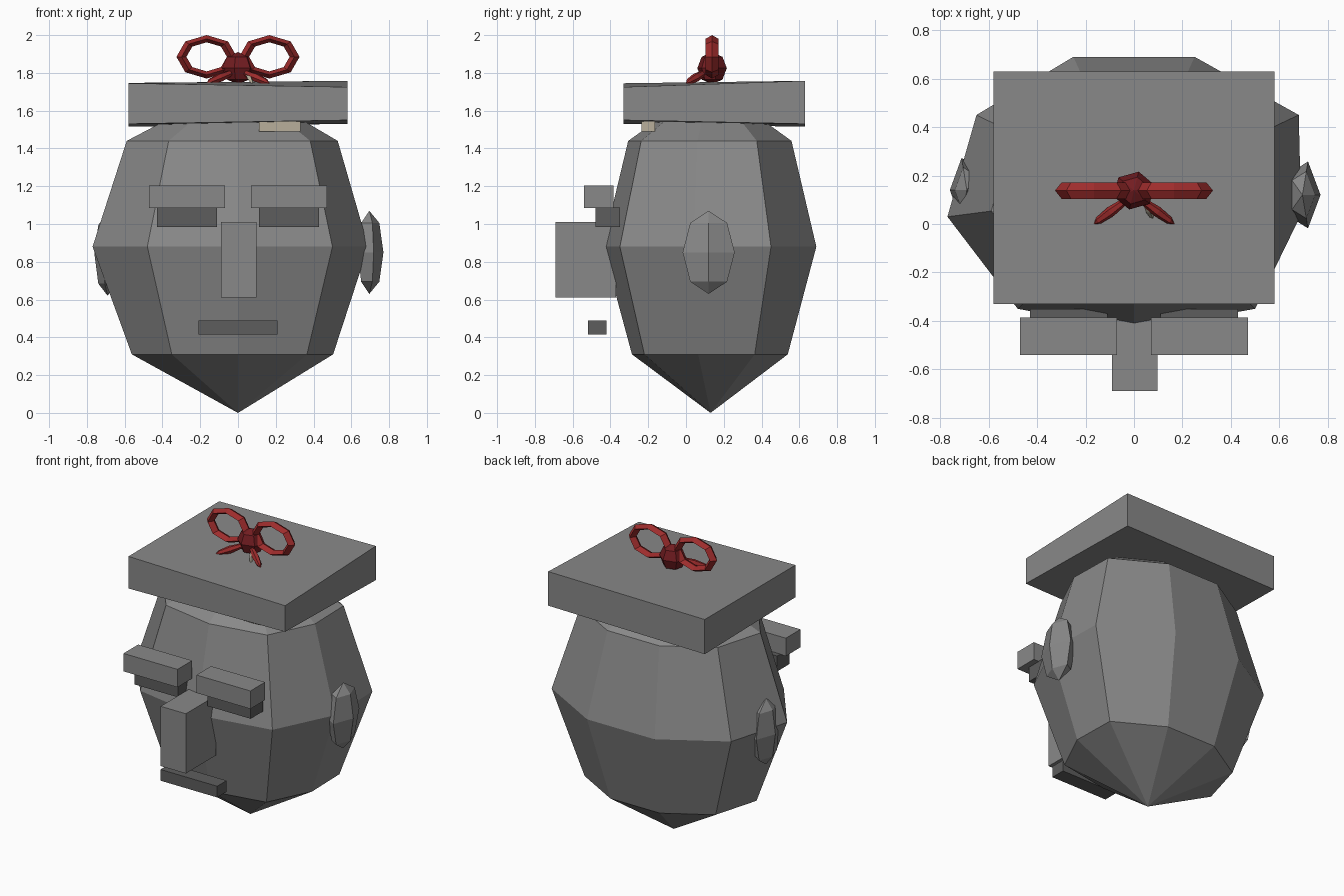
import bpy, bmesh
from math import sin, cos, pi, radians
from mathutils import Vector, Matrix

if "Cube" in bpy.data.objects:
    bpy.data.objects.remove(bpy.data.objects["Cube"])


def material(name, rgb):
    m = bpy.data.materials.new(name)
    m.diffuse_color = (*rgb, 1)
    m.use_nodes = True
    m.node_tree.nodes["Principled BSDF"].inputs["Base Color"].default_value = m.diffuse_color
    return m


GREY = material("grey", (0.25, 0.25, 0.25))
DARK_GREY = material("dark_grey", (0.11, 0.11, 0.11))
RED = material("red", (0.34, 0.025, 0.025))
DARK_RED = material("dark_red", (0.17, 0.012, 0.015))
BEIGE = material("beige", (0.48, 0.43, 0.33))


def make(name, verts, faces, mat=GREY):
    me = bpy.data.meshes.new(name)
    me.from_pydata(verts, [], faces)
    bm = bmesh.new()
    bm.from_mesh(me)
    bmesh.ops.recalc_face_normals(bm, faces=bm.faces)
    bm.to_mesh(me)
    bm.free()
    ob = bpy.data.objects.new(name, me)
    bpy.context.collection.objects.link(ob)
    me.materials.append(mat)
    return ob


def rounded(name, rings, bottom, top, mat=GREY):
    """Closed body from stacked rings with a point at each end."""
    n = len(rings[0])
    verts = [v for r in rings for v in r] + [bottom, top]
    b, t, last = len(verts) - 2, len(verts) - 1, (len(rings) - 1) * n
    faces = []
    for i in range(n):
        j = (i + 1) % n
        faces += [(b, j, i), (t, last + i, last + j)]
        for k in range(0, last, n):
            faces.append((k + i, k + j, k + n + j, k + n + i))
    return make(name, verts, faces, mat)


def blob(name, centre, radii, segs, turn=0, mat=GREY, rot=None):
    """Low-poly ellipsoid with three rings."""
    m = Matrix.Translation(centre) @ (rot or Matrix()) @ Matrix.Diagonal((*radii, 1))
    rings = []
    for lat in (-45, 0, 45):
        c, s = cos(radians(lat)), sin(radians(lat))
        rings.append([m @ Vector((c * cos(turn + 2 * pi * i / segs),
                                  c * sin(turn + 2 * pi * i / segs), s)) for i in range(segs)])
    return rounded(name, rings, m @ Vector((0, 0, -1)), m @ Vector((0, 0, 1)), mat)


BOX_FACES = [(0, 1, 2, 3), (4, 5, 6, 7), (0, 1, 5, 4), (1, 2, 6, 5), (2, 3, 7, 6), (3, 0, 4, 7)]


def box(name, x, y, low, high, mat=GREY):
    """Box whose low/high values may be one height or four corner heights."""
    low = low if isinstance(low, tuple) else (low,) * 4
    high = high if isinstance(high, tuple) else (high,) * 4
    xy = [(x[0], y[0]), (x[1], y[0]), (x[1], y[1]), (x[0], y[1])]
    verts = [(*p, z) for zs in (low, high) for p, z in zip(xy, zs)]
    return make(name, verts, BOX_FACES, mat)


# Head: slightly uneven nine-sided body
outline = [(0.25, 0.69), (-0.25, 0.69), (-0.65, 0.45), (-0.77, 0.03), (-0.48, -0.35),
           (0, -0.44), (0.50, -0.35), (0.69, 0.04), (0.68, 0.45)]
head_rings = [[(x * s, 0.13 + (y - 0.13) * s, z) for x, y in outline]
              for s, z in ((0.73, 0.31), (1, 0.88), (0.765, 1.44))]
rounded("head", head_rings, (0, 0.13, 0), (0, 0.13, 1.75))

# Flat square hat with slightly uneven corners
box("hat", (-0.58, 0.58), (-0.33, 0.63), (1.53, 1.55, 1.53, 1.515), (1.745, 1.725, 1.758, 1.747))

# Ears, brows and eyes
blob("right_ear", (0.695, 0.12, 0.85), (0.075, 0.145, 0.22), 5)
blob("left_ear", (-0.69, 0.14, 0.84), (0.07, 0.14, 0.22), 5, pi)
for side, s in (("left", -1), ("right", 1)):
    box(side + "_brow", (s * 0.07, s * 0.47), (-0.54, -0.385), 1.085, 1.205)
    box(side + "_eye", (s * 0.11, s * 0.43), (-0.48, -0.35), 0.985, 1.088, DARK_GREY)

# Nose and mouth
box("nose", (-0.09, 0.097), (-0.69, -0.37), 0.61, 1.01)
box("mouth", (-0.21, 0.21), (-0.52, -0.42), 0.415, 0.49, DARK_GREY)

# Small clip under the hat brim
box("clip", (0.11, 0.33), (-0.235, -0.165), 1.49, 1.545, BEIGE)

# Bow loops: eight-sided rings with a diamond section
section = [(1, 0), (0.83, 0.034), (0.67, 0), (0.83, -0.034)]
for side, s in (("left", -1), ("right", 1)):
    verts, faces, n = [], [], 8
    for i in range(n):
        a = 2 * pi * i / n
        for r, dy in section:
            verts.append((s * (0.166 + 0.16 * r * cos(a)), 0.138 + dy, 1.885 + 0.115 * r * sin(a)))
        for k in range(4):
            j, q = (i + 1) % n, (k + 1) % 4
            faces.append((i * 4 + k, i * 4 + q, j * 4 + q, j * 4 + k))
    make("bow_loop_" + side, verts, faces, RED)

    # Bow tails: slim leaf shapes lying on the hat
    along = Vector((s * 0.13, -0.095, -0.055))
    rot = along.to_track_quat('Z', 'Y').to_matrix().to_4x4()
    blob("bow_tail_" + side, (s * 0.095, 0.052, 1.775), (0.022, 0.024, 0.095), 6, 0, RED, rot)

# Bow knot and the pin tucked below it
blob("bow_knot", (0, 0.138, 1.825), (0.088, 0.08, 0.085), 6, 0.3, DARK_RED)
pin = Vector((0.03, -0.06, -0.05)).to_track_quat('Z', 'Y').to_matrix().to_4x4()
blob("bow_pin", (0.062, 0.055, 1.77), (0.014, 0.014, 0.045), 4, 0, BEIGE, pin)
